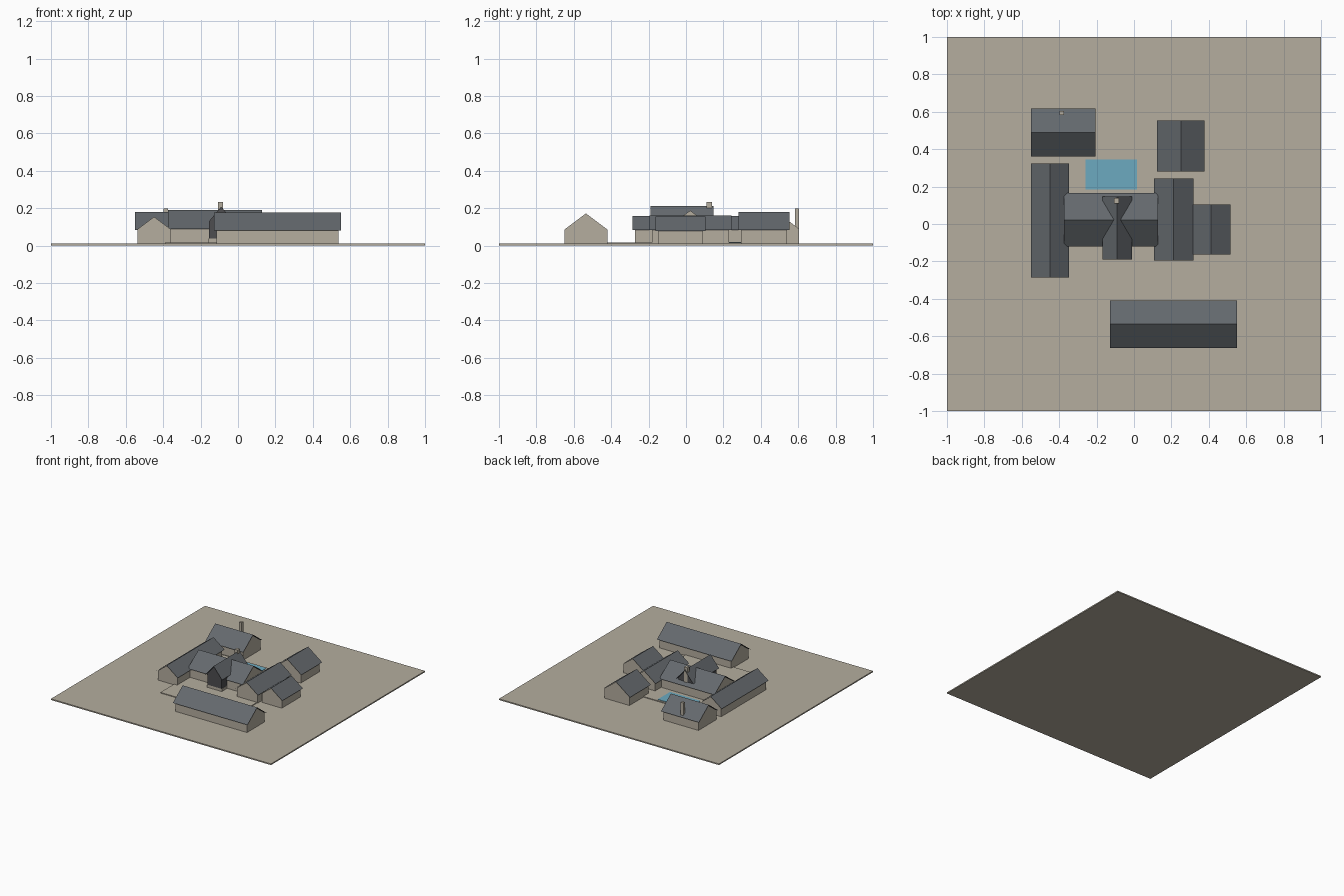
import bpy

if "Cube" in bpy.data.objects:
    bpy.data.objects.remove(bpy.data.objects["Cube"])


def material(name, r, g, b):
    m = bpy.data.materials.new(name)
    m.diffuse_color = (r, g, b, 1)
    m.use_nodes = True
    m.node_tree.nodes["Principled BSDF"].inputs["Base Color"].default_value = m.diffuse_color
    return m


STONE = material("beige_stone", 0.46, 0.42, 0.345)
SLATE = material("grey_slate", 0.127, 0.14, 0.153)
GLASS = material("dark_glazing", 0.075, 0.075, 0.08)
WATER = material("pool_blue", 0.15, 0.40, 0.53)

GROUND = 0.01


def mesh_object(name, verts, faces, mat):
    me = bpy.data.meshes.new(name)
    me.from_pydata(verts, [], faces)
    me.materials.append(mat)
    ob = bpy.data.objects.new(name, me)
    bpy.context.collection.objects.link(ob)
    return ob


def box(name, x0, x1, y0, y1, z0, z1, mat):
    verts = [(x, y, z) for z in (z0, z1)
             for x, y in ((x0, y0), (x1, y0), (x1, y1), (x0, y1))]
    faces = [(3, 2, 1, 0), (4, 5, 6, 7)]
    faces += [(i, (i + 1) % 4, (i + 1) % 4 + 4, i + 4) for i in range(4)]
    return mesh_object(name, verts, faces, mat)


def house(name, x0, x1, y0, y1, along, ridge, slope=0.75, mat=STONE,
          base=GROUND, inset=0.013):
    """Pitched sheet roof over a five-sided wall block; along = ridge axis."""
    if along == "x":
        a0, a1, b0, b1 = x0, x1, y0, y1
        place = lambda a, b, z: (a, b, z)
    else:
        a0, a1, b0, b1 = y0, y1, x0, x1
        place = lambda a, b, z: (-b + 2 * (x0 + x1) / 2, a, z)
    mid, half = (b0 + b1) / 2, (b1 - b0) / 2

    # Roof: two thin slopes overhanging the walls
    eave = ridge - slope * half
    verts = [place(a, b, z) for a in (a0, a1)
             for b, z in ((b0, eave), (mid, ridge), (b1, eave))]
    mesh_object(name + "_roof", verts, [(0, 3, 4, 1), (1, 4, 5, 2)], SLATE)

    # Walls: gabled prism just under the roof
    apex = ridge - 0.004
    w = half - inset
    top = apex - slope * w
    profile = ((mid - w, base), (mid + w, base), (mid + w, top),
               (mid, apex), (mid - w, top))
    verts = [place(a, b, z) for a in (a0 + inset, a1 - inset) for b, z in profile]
    faces = [(4, 3, 2, 1, 0), (5, 6, 7, 8, 9)]
    faces += [(i, (i + 1) % 5, (i + 1) % 5 + 5, i + 5) for i in range(5)]
    mesh_object(name + "_walls", verts, faces, mat)


# Site, terrace and pool
box("ground", -1, 1, -1, 1, 0, GROUND, STONE)
box("terrace", -0.39, 0.30, -0.45, 0.36, GROUND, 0.016, STONE)
box("pool", -0.26, 0.015, 0.185, 0.345, 0.014, 0.019, WATER)

# Houses around the courtyard
house("south_barn", -0.128, 0.55, -0.663, -0.408, "x", 0.176)
house("west_wing", -0.55, -0.348, -0.286, 0.323, "y", 0.158)
house("north_west_house", -0.55, -0.205, 0.361, 0.618, "x", 0.18)
house("north_east_house", 0.123, 0.378, 0.281, 0.553, "y", 0.18)
house("east_hall", 0.107, 0.318, -0.195, 0.243, "y", 0.162)
house("east_annex", 0.31, 0.516, -0.163, 0.105, "y", 0.156)
house("main_house", -0.374, 0.128, -0.12, 0.165, "x", 0.191, 0.71)

# Steep glazed cross gable over the main house, on a stone plinth
house("cross_gable", -0.168, -0.012, -0.19, 0.147, "y", 0.212, 1.2, GLASS, 0.038)
box("cross_gable_plinth", -0.157, -0.023, -0.177, 0.13, GROUND, 0.038, STONE)

# Chimneys
box("main_chimney", -0.108, -0.08, 0.11, 0.138, 0.08, 0.232, STONE)
box("north_west_chimney", -0.398, -0.374, 0.582, 0.604, GROUND, 0.198, STONE)
